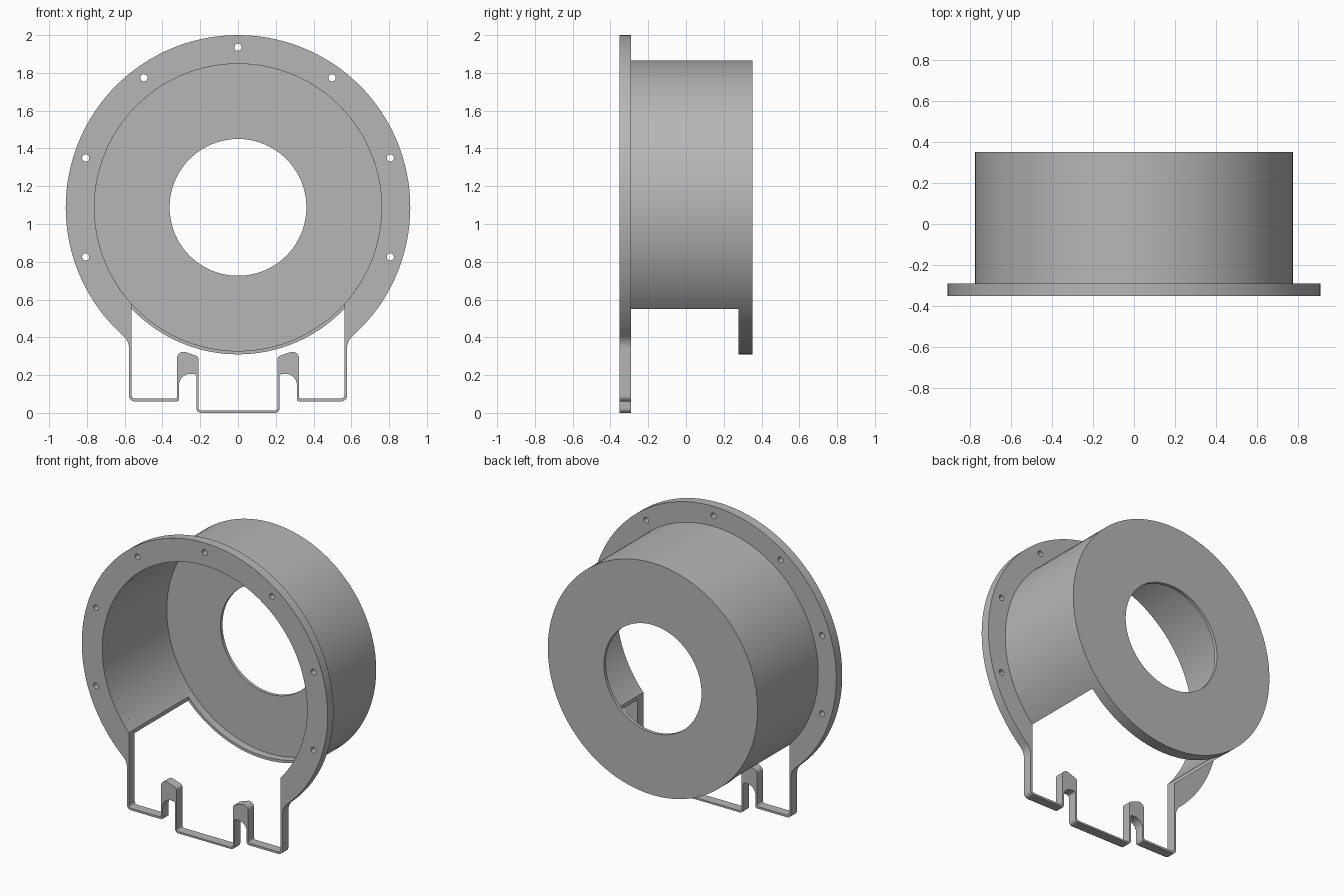
import bpy
import bmesh
from math import acos, cos, sin, tan, pi, radians, sqrt
from mathutils import Vector, Matrix

if "Cube" in bpy.data.objects:
    bpy.data.objects.remove(bpy.data.objects["Cube"], do_unlink=True)

# Main dimensions
CZ = 1.088                        # height of the housing axis
R_FLANGE, R_OUT, R_IN, R_HOLE = 0.912, 0.778, 0.76, 0.362
Y_FRONT, Y_FLANGE, Y_LIP, Y_FLOOR, Y_BACK = -0.353, -0.29, 0.277, 0.331, 0.353
LEG_OUT, LEG_IN = 0.577, 0.563    # outer and inner side of the legs

grey = bpy.data.materials.new("plain_grey")
grey.use_nodes = True
colour = (0.47, 0.47, 0.47, 1)
grey.diffuse_color = colour
grey.node_tree.nodes["Principled BSDF"].inputs["Base Color"].default_value = colour


def arc(cx, cz, r, start, end, steps):
    return [Vector((cx + r * cos(start + (end - start) * i / steps),
                    cz + r * sin(start + (end - start) * i / steps)))
            for i in range(steps + 1)]


def rounded(path, steps=8):
    """Open path of (x, z, radius) corners with each corner filleted."""
    pts = [Vector(p[:2]) for p in path]
    out = [pts[0]]
    for i in range(1, len(path) - 1):
        p, r = pts[i], path[i][2]
        u, v = (pts[i - 1] - p).normalized(), (pts[i + 1] - p).normalized()
        half = acos(max(-1, min(1, u.dot(v)))) / 2
        centre = p + (u + v).normalized() * (r / sin(half))
        a = p + u * (r / tan(half)) - centre
        b = p + v * (r / tan(half)) - centre
        for k in range(steps + 1):
            t = k / steps
            out.append(centre + (a * (1 - t) + b * t).normalized() * r)
    return out + [pts[-1]]


def mirrored(half):
    """Close a half outline that starts and ends on the centre line."""
    full = half + [Vector((-p.x, p.y)) for p in reversed(half[1:-1])]
    return [p for i, p in enumerate(full) if (p - full[i - 1]).length > 1e-4]


def finish(name, bm):
    bmesh.ops.recalc_face_normals(bm, faces=bm.faces)
    mesh = bpy.data.meshes.new(name)
    bm.to_mesh(mesh)
    bm.free()
    obj = bpy.data.objects.new(name, mesh)
    bpy.context.collection.objects.link(obj)
    mesh.materials.append(grey)
    return obj


def smooth(obj):
    bpy.ops.object.select_all(action="DESELECT")
    obj.select_set(True)
    bpy.context.view_layer.objects.active = obj
    bpy.ops.object.shade_smooth_by_angle(angle=radians(30))


def add_loop(bm, points):
    verts = [bm.verts.new(p) for p in points]
    return [bm.edges.new((v, verts[i - 1])) for i, v in enumerate(verts)]


# Flange outline: disc, concave blend into the legs, then the notched foot
blend = 0.09
bx = LEG_OUT + blend
bz = CZ - sqrt((R_FLANGE + blend) ** 2 - bx ** 2)
turn = acos(bx / (R_FLANGE + blend))
outer = arc(0, CZ, R_FLANGE, pi / 2, -turn, 72)
outer += arc(bx, bz, blend, pi - turn, pi, 10)
outer += rounded([(LEG_OUT, bz, 0), (LEG_OUT, 0.061, 0.03), (0.312, 0.061, 0.012),
                  (0.312, 0.207, 0.06), (0.22, 0.207, 0.015), (0.22, 0, 0.025),
                  (0, 0, 0)])

# Inner opening: bore, then a thin strip following the foot
cut = acos(LEG_IN / R_IN)
inner = arc(0, CZ, R_IN, pi / 2, -cut, 72)
inner += rounded([(LEG_IN, CZ - R_IN * sin(cut), 0), (LEG_IN, 0.075, 0.018),
                  (0.323, 0.075, 0.012), (0.323, 0.338, 0.035),
                  (0.209, 0.298, 0.02), (0.209, 0.012, 0.015), (0, 0.012, 0)])

loops = [mirrored(outer), mirrored(inner)]
for k in range(-3, 4):            # seven bolt holes
    a = pi / 2 + k * pi / 5
    loops.append(arc(0.848 * cos(a), CZ + 0.848 * sin(a), 0.019, 0, 2 * pi, 20)[:-1])

bm = bmesh.new()
edges = []
for loop in loops:
    edges += add_loop(bm, [(p.x, Y_FRONT, p.y) for p in loop])
bmesh.ops.triangle_fill(bm, edges=edges, use_beauty=True)
side = bmesh.ops.extrude_face_region(bm, geom=bm.faces[:])
bmesh.ops.translate(bm, vec=(0, Y_FLANGE - Y_FRONT, 0),
                    verts=[g for g in side["geom"] if isinstance(g, bmesh.types.BMVert)])
flange = finish("flange_and_foot_frame", bm)
smooth(flange)

# Housing: turned cup with a thin back plate and a centre hole
bm = bmesh.new()
profile = [(R_IN, Y_FLANGE), (R_OUT, Y_FLANGE), (R_OUT, Y_BACK),
           (R_HOLE, Y_BACK), (R_HOLE, Y_FLOOR), (R_IN, Y_FLOOR)]
edges = add_loop(bm, [(r, y, CZ) for r, y in profile])
bmesh.ops.spin(bm, geom=bm.verts[:] + edges, cent=(0, 0, CZ), axis=(0, 1, 0),
               angle=2 * pi, steps=144, use_duplicate=False)
bmesh.ops.remove_doubles(bm, verts=bm.verts[:], dist=1e-4)
housing = finish("round_housing", bm)

# Open the bottom of the wall, leaving a short lip at the back
bm = bmesh.new()
depth = Y_LIP + 0.5
bmesh.ops.create_cube(bm, size=1, matrix=Matrix.Translation((0, Y_LIP - depth / 2, 0.4))
                      @ Matrix.Diagonal((2 * LEG_IN, depth, 0.8, 1)))
cutter = finish("opening_cutter", bm)
cutter.hide_render = True
mod = housing.modifiers.new("opening", "BOOLEAN")
mod.operation = "DIFFERENCE"
mod.solver = "EXACT"
mod.object = cutter
bpy.ops.object.select_all(action="DESELECT")
housing.select_set(True)
bpy.context.view_layer.objects.active = housing
bpy.ops.object.modifier_apply(modifier=mod.name)
bpy.data.objects.remove(cutter, do_unlink=True)
smooth(housing)
